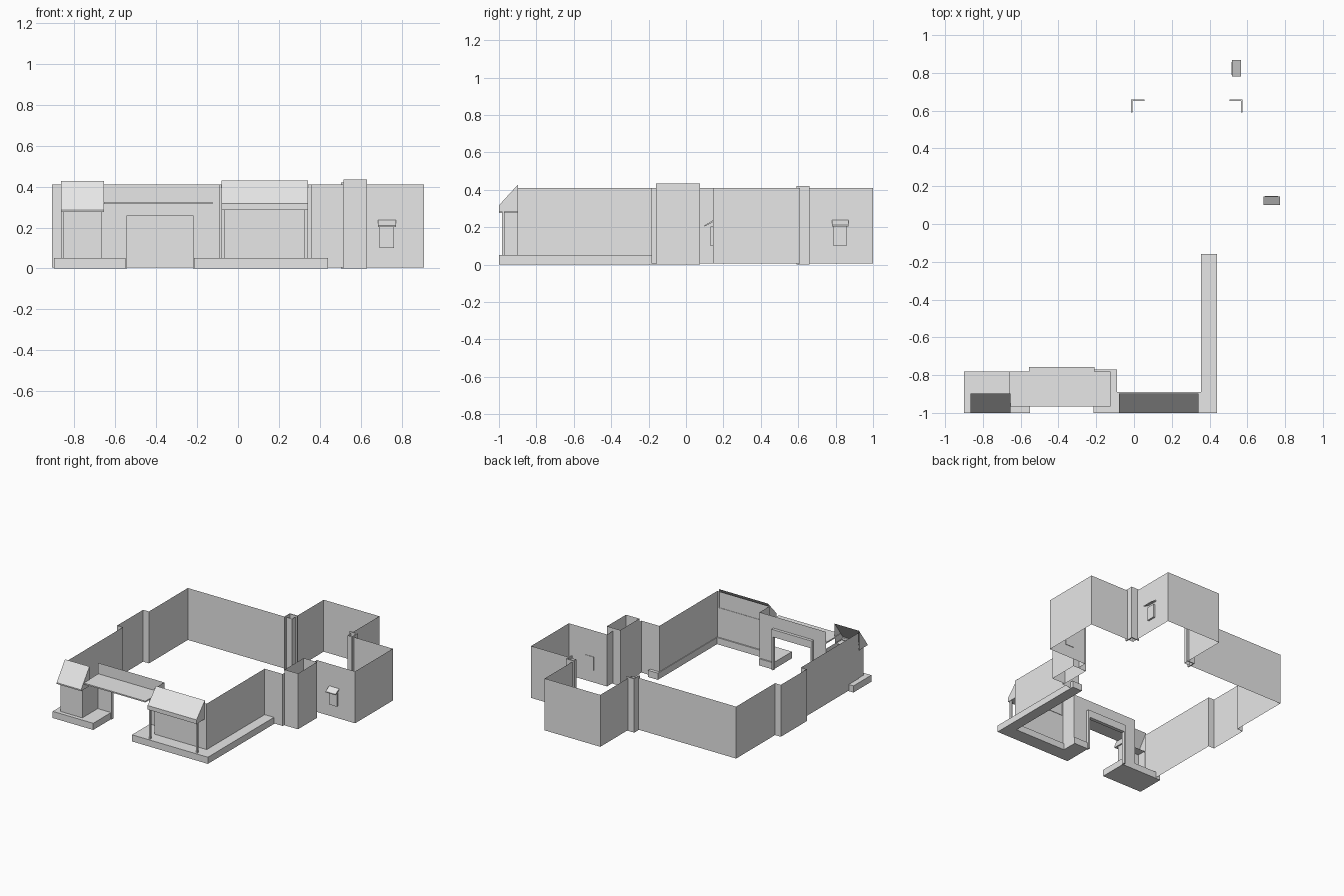
import bpy

if "Cube" in bpy.data.objects:
    bpy.data.objects.remove(bpy.data.objects["Cube"])

grey = bpy.data.materials.new("plain grey")
grey.diffuse_color = (0.8, 0.8, 0.8, 1)
grey.use_nodes = True
grey.node_tree.nodes["Principled BSDF"].inputs["Base Color"].default_value = grey.diffuse_color


def add_mesh(name, verts, faces):
    me = bpy.data.meshes.new(name)
    me.from_pydata(verts, [], faces)
    me.materials.append(grey)
    ob = bpy.data.objects.new(name, me)
    bpy.context.collection.objects.link(ob)
    return ob


def wall(name, path, z0, z1):
    """Thin sheet standing on a plan path."""
    n = len(path)
    verts = [(x, y, z0) for x, y in path] + [(x, y, z1) for x, y in path]
    return add_mesh(name, verts, [(i, i + 1, n + i + 1, n + i) for i in range(n - 1)])


def slab(name, outline, z0, z1):
    """Solid with a plan outline given counter-clockwise."""
    n = len(outline)
    verts = [(x, y, z0) for x, y in outline] + [(x, y, z1) for x, y in outline]
    faces = [(i, (i + 1) % n, n + (i + 1) % n, n + i) for i in range(n)]
    faces += [tuple(reversed(range(n))), tuple(range(n, 2 * n))]
    return add_mesh(name, verts, faces)


def box(name, x0, x1, y0, y1, z0, z1):
    return slab(name, [(x0, y0), (x1, y0), (x1, y1), (x0, y1)], z0, z1)


def prism(name, profile, a, b, along="x", open_back=False):
    """Sweep a depth/height profile sideways from a to b."""
    n = len(profile)
    if along == "x":
        verts = [(t, d, z) for t in (a, b) for d, z in profile]
    else:
        verts = [(d, t, z) for t in (a, b) for d, z in profile]
    sides = n - 1 if open_back else n
    faces = [(i, n + i, n + (i + 1) % n, (i + 1) % n) for i in range(sides)]
    faces += [tuple(range(n)), tuple(reversed(range(n, 2 * n)))]
    return add_mesh(name, verts, faces)


TOP = 0.41

# Outer walls, from the gate's right side round to its left side
wall("east_wall", [(-0.22, -0.78), (-0.09, -0.78), (-0.09, -0.9), (0.36, -0.9),
                   (0.36, -0.185), (0.515, -0.185), (0.515, -0.16)], 0.005, TOP)
wall("annex_wall", [(0.58, 0.075), (0.58, 0.145), (0.91, 0.145), (0.91, 0.61),
                    (0.52, 0.61), (0.52, 1.0), (0.04, 1.0), (0.04, 0.61),
                    (-0.86, 0.61)], 0.005, TOP)
wall("west_wall", [(-0.86, 0.61), (-0.86, 0.13), (-0.91, 0.13), (-0.91, -0.19),
                   (-0.86, -0.19), (-0.86, -0.9)], 0.005, TOP)

# Open-topped tower
wall("tower", [(0.515, -0.16), (0.63, -0.16), (0.63, 0.075), (0.515, 0.075),
               (0.515, -0.16)], 0.0, 0.435)

# Corner pilasters beside the rear bay, mirrored about its centre
for side, label in ((-1, "left"), (1, "right")):
    pts = [(0.295, 0.59), (0.295, 0.66), (0.225, 0.66), (0.225, 0.652),
           (0.287, 0.652), (0.287, 0.59)]
    outline = [(0.28 + side * x, y) for x, y in pts]
    if side < 0:
        outline.reverse()
    if side > 0:
        slab(label + "_pilaster", outline, 0.0, 0.42)
    else:
        slab(label + "_pilaster", list(reversed(outline)), 0.0, 0.42)

# Pavements
box("left_pavement", -0.9, -0.55, -1.0, -0.78, 0.0, 0.052)
slab("right_pavement", [(-0.215, -1.0), (0.44, -1.0), (0.44, -0.16), (0.355, -0.16),
                        (0.355, -0.89), (-0.09, -0.89), (-0.09, -0.77),
                        (-0.215, -0.77)], 0.0, 0.052)

# Left shop front
wall("left_shop_wall", [(-0.855, -0.9), (-0.855, -0.97), (-0.665, -0.97),
                        (-0.665, -0.78)], 0.05, 0.28)
wall("left_gate_wall", [(-0.665, -0.78), (-0.545, -0.78)], 0.005, TOP)
prism("left_roof", [(-0.9, 0.275), (-1.0, 0.275), (-1.0, 0.285), (-0.897, 0.428)],
      -0.866, -0.655, open_back=True)

# Right shop front with two posts
prism("right_roof", [(-0.897, 0.285), (-1.0, 0.285), (-1.0, 0.317), (-0.897, 0.43)],
      -0.08, 0.342, open_back=True)
for x, label in ((-0.073, "left"), (0.333, "right")):
    box(label + "_shop_post", x - 0.007, x + 0.007, -0.985, -0.97, 0.05, 0.286)

# Gateway: wall over the opening, canopy and inner frame
wall("gate_header", [(-0.66, -0.78), (-0.1, -0.78)], 0.315, TOP)
box("gate_canopy", -0.66, -0.125, -0.965, -0.78, 0.315, 0.325)
box("gate_lintel", -0.545, -0.22, -0.785, -0.757, 0.26, 0.318)
for x, label in ((-0.55, "left"), (-0.215, "right")):
    box(label + "_gate_jamb", x - 0.006, x + 0.006, -0.785, -0.757, 0.0, 0.318)

# Small windows with sloping hoods
box("south_window", 0.693, 0.762, 0.131, 0.149, 0.1, 0.205)
prism("south_window_hood", [(0.145, 0.228), (0.1, 0.204), (0.1, 0.211), (0.145, 0.238)],
      0.686, 0.772)
box("side_window", 0.516, 0.534, 0.788, 0.857, 0.1, 0.205)
prism("side_window_hood", [(0.52, 0.228), (0.566, 0.204), (0.566, 0.211), (0.52, 0.238)],
      0.781, 0.868, along="y")
